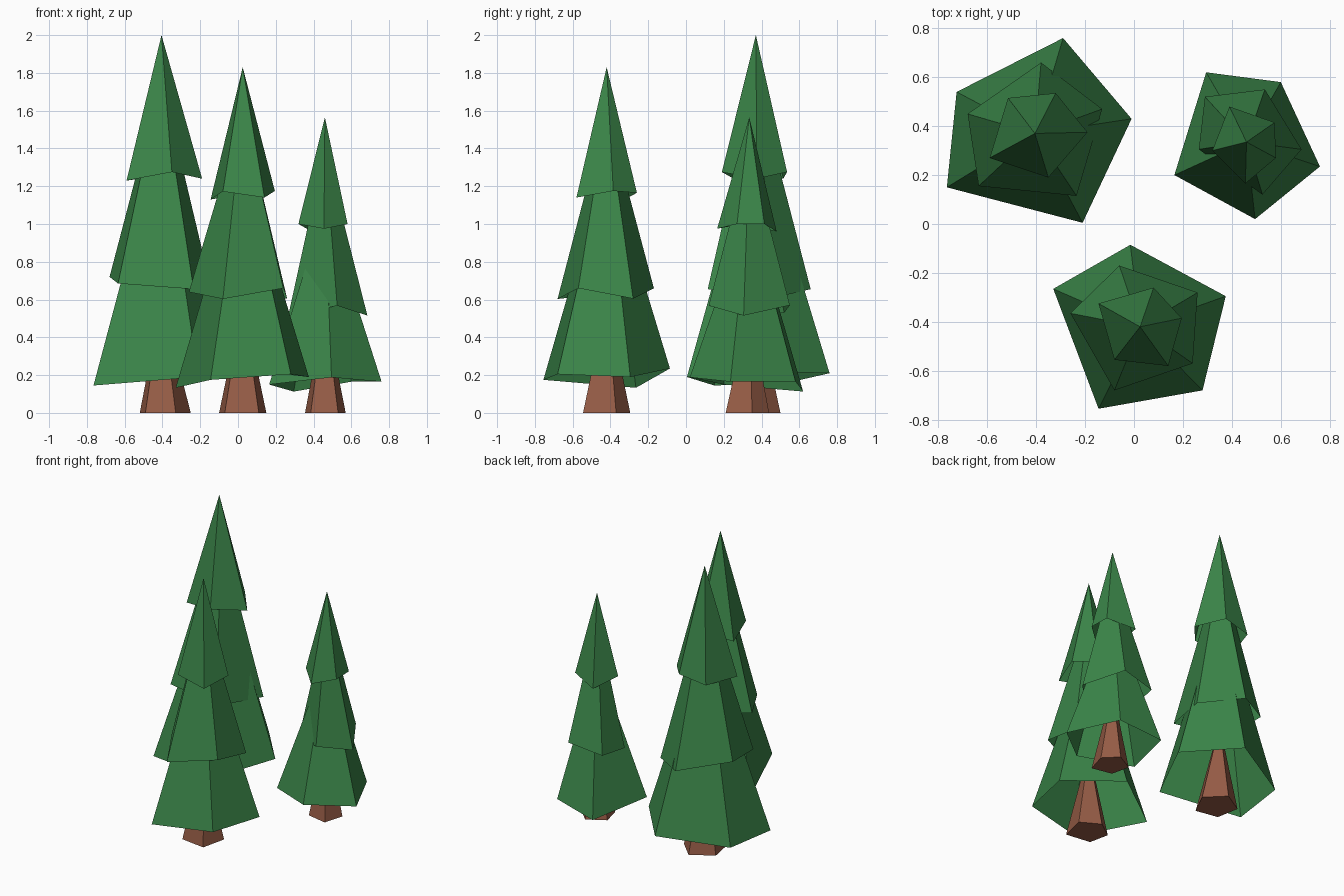
import bpy, bmesh, math


def material(name, rgb):
    m = bpy.data.materials.new(name)
    m.diffuse_color = (*rgb, 1)
    return m


GREEN = material("pine green", (0.043, 0.235, 0.066))
BROWN = material("bark brown", (0.305, 0.107, 0.061))


def cone(name, rim, tip, mat, closed=False):
    """Five-sided flat cone over an uneven rim; open below unless closed."""
    cx = sum(p[0] for p in rim) / len(rim)
    cy = sum(p[1] for p in rim) / len(rim)
    rim = sorted(rim, key=lambda p: math.atan2(p[1] - cy, p[0] - cx))
    bm = bmesh.new()
    base = [bm.verts.new(p) for p in rim]
    top = bm.verts.new(tip)
    for i, v in enumerate(base):
        bm.faces.new((v, base[(i + 1) % len(base)], top))
    if closed:
        bm.faces.new(base[::-1])
    mesh = bpy.data.meshes.new(name)
    bm.to_mesh(mesh)
    bm.free()
    mesh.materials.append(mat)
    bpy.context.collection.objects.link(bpy.data.objects.new(name, mesh))


def tree(name, x, y, tips, trunk_tip, trunk, low, mid, top):
    cone(name + "_trunk", [(*p, 0) for p in trunk], (x, y, trunk_tip), BROWN, True)
    for part, rim, z in zip(("lower", "middle", "upper"), (low, mid, top), tips):
        cone(f"{name}_{part}_branches", rim, (x, y, z), GREEN)


# Tall tree, back left
tree("tall_tree", -0.405, 0.37, (1.5, 1.77, 2.0), 0.6,
     [(-.49, .25), (-.33, .22), (-.25, .38), (-.37, .50), (-.52, .41)],
     [(-.29, .76, .21), (-.01, .43, .22), (-.21, .005, .19), (-.765, .15, .145), (-.725, .54, .16)],
     [(-.38, .66, .655), (-.13, .47, .61), (-.235, .115, .655), (-.635, .155, .685), (-.68, .45, .72)],
     [(-.515, .515, 1.24), (-.32, .535, 1.275), (-.19, .375, 1.24), (-.35, .19, 1.275), (-.59, .27, 1.23)])

# Medium tree, front
tree("medium_tree", 0.025, -0.42, (1.34, 1.6, 1.83), 0.6,
     [(-.07, -.52), (.11, -.545), (.15, -.37), (.02, -.295), (-.10, -.38)],
     [(-.015, -.085, .235), (.375, -.295, .19), (.28, -.68, .205), (-.145, -.755, .175), (-.33, -.265, .133)],
     [(-.06, -.17, .66), (.26, -.28, .605), (.24, -.57, .66), (-.08, -.68, .603), (-.26, -.365, .64)],
     [(.08, -.26, 1.165), (.195, -.385, 1.175), (.14, -.58, 1.14), (-.08, -.555, 1.172), (-.145, -.325, 1.13)])

# Small tree, back right
tree("small_tree", 0.46, 0.335, (1.1, 1.4, 1.565), 0.56,
     [(.385, .24), (.53, .21), (.57, .35), (.48, .44), (.355, .37)],
     [(.295, .62, .113), (.6, .58, .165), (.76, .235, .165), (.495, .02, .188), (.165, .2, .15)],
     [(.29, .52, .53), (.535, .55, .57), (.685, .305, .515), (.525, .12, .568), (.265, .305, .51)],
     [(.39, .48, .96), (.575, .415, 1.0), (.58, .27, 1.0), (.455, .165, .975), (.32, .30, 1.0)])
